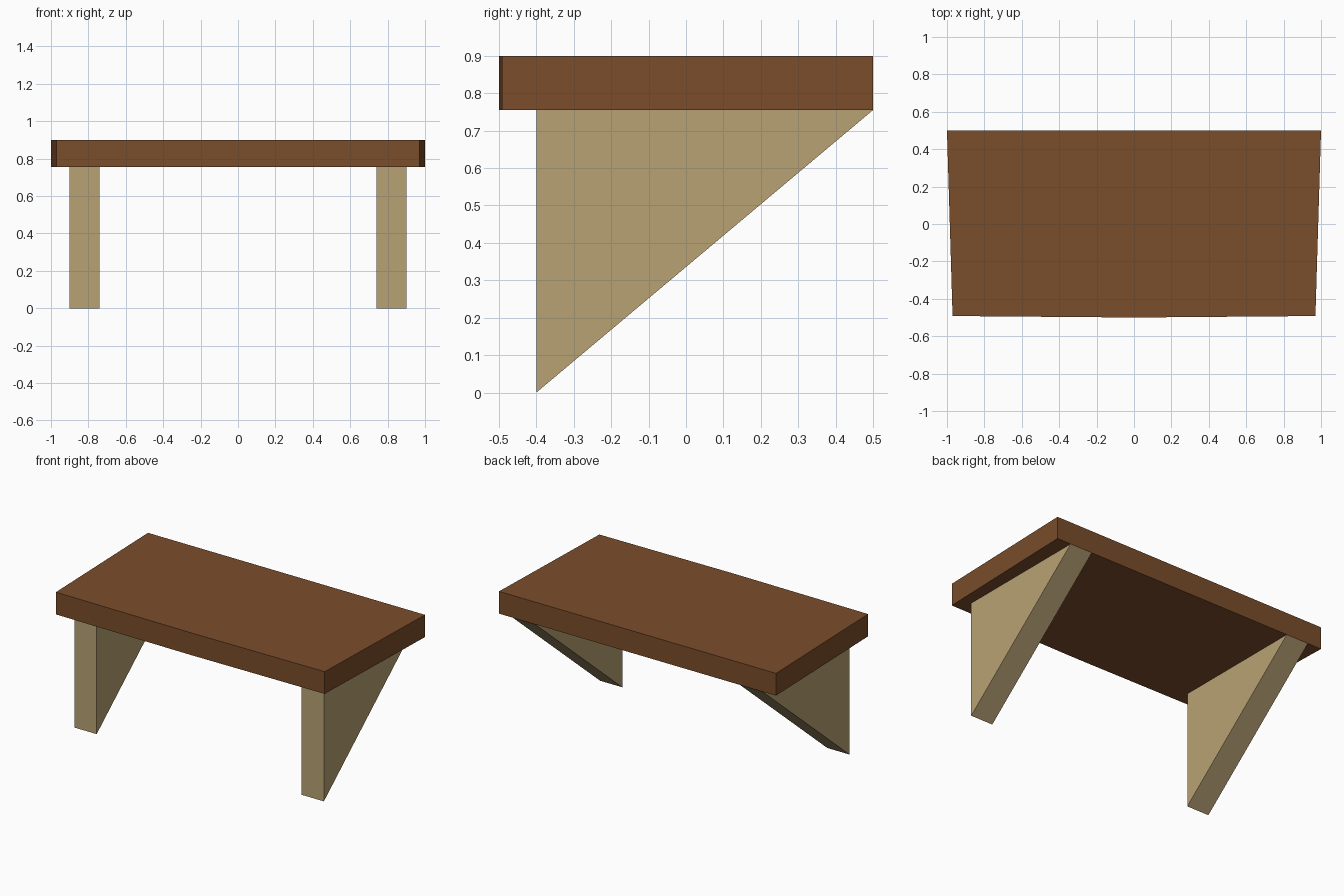
import bpy
import bmesh
from mathutils import Vector

if "Cube" in bpy.data.objects:
    bpy.data.objects.remove(bpy.data.objects["Cube"])


def material(name, rgb):
    mat = bpy.data.materials.new(name)
    mat.diffuse_color = (*rgb, 1)
    mat.use_nodes = True
    mat.node_tree.nodes["Principled BSDF"].inputs["Base Color"].default_value = mat.diffuse_color
    return mat


def prism(name, profile, offset, mat):
    """Extrude a closed flat profile along offset."""
    bm = bmesh.new()
    face = bm.faces.new([bm.verts.new(p) for p in profile])
    ext = bmesh.ops.extrude_face_region(bm, geom=[face], use_keep_orig=True)
    verts = [g for g in ext["geom"] if isinstance(g, bmesh.types.BMVert)]
    bmesh.ops.translate(bm, verts=verts, vec=Vector(offset))
    bmesh.ops.recalc_face_normals(bm, faces=bm.faces)
    mesh = bpy.data.meshes.new(name)
    bm.to_mesh(mesh)
    bm.free()
    mesh.materials.append(mat)
    obj = bpy.data.objects.new(name, mesh)
    bpy.context.collection.objects.link(obj)
    return obj


brown = material("dark brown wood", (0.195, 0.074, 0.024))
tan = material("tan wood", (0.485, 0.362, 0.178))
UNDER, TOP = 0.755, 0.90

# Shelf board: slightly narrower at the front, with a barely bowed front edge
outline = [(-1, 0.5), (-0.97, -0.492), (0, -0.5), (0.97, -0.492), (1, 0.5)]
prism("shelf_board", [(x, y, UNDER) for x, y in outline],
      (0, 0, TOP - UNDER), brown)

# Triangular brackets, one on each side
triangle = [(-0.4, 0), (-0.4, UNDER), (0.5, UNDER)]
for side, x in (("left", -0.90), ("right", 0.74)):
    prism(side + "_bracket", [(x, y, z) for y, z in triangle],
          (0.16, 0, 0), tan)
